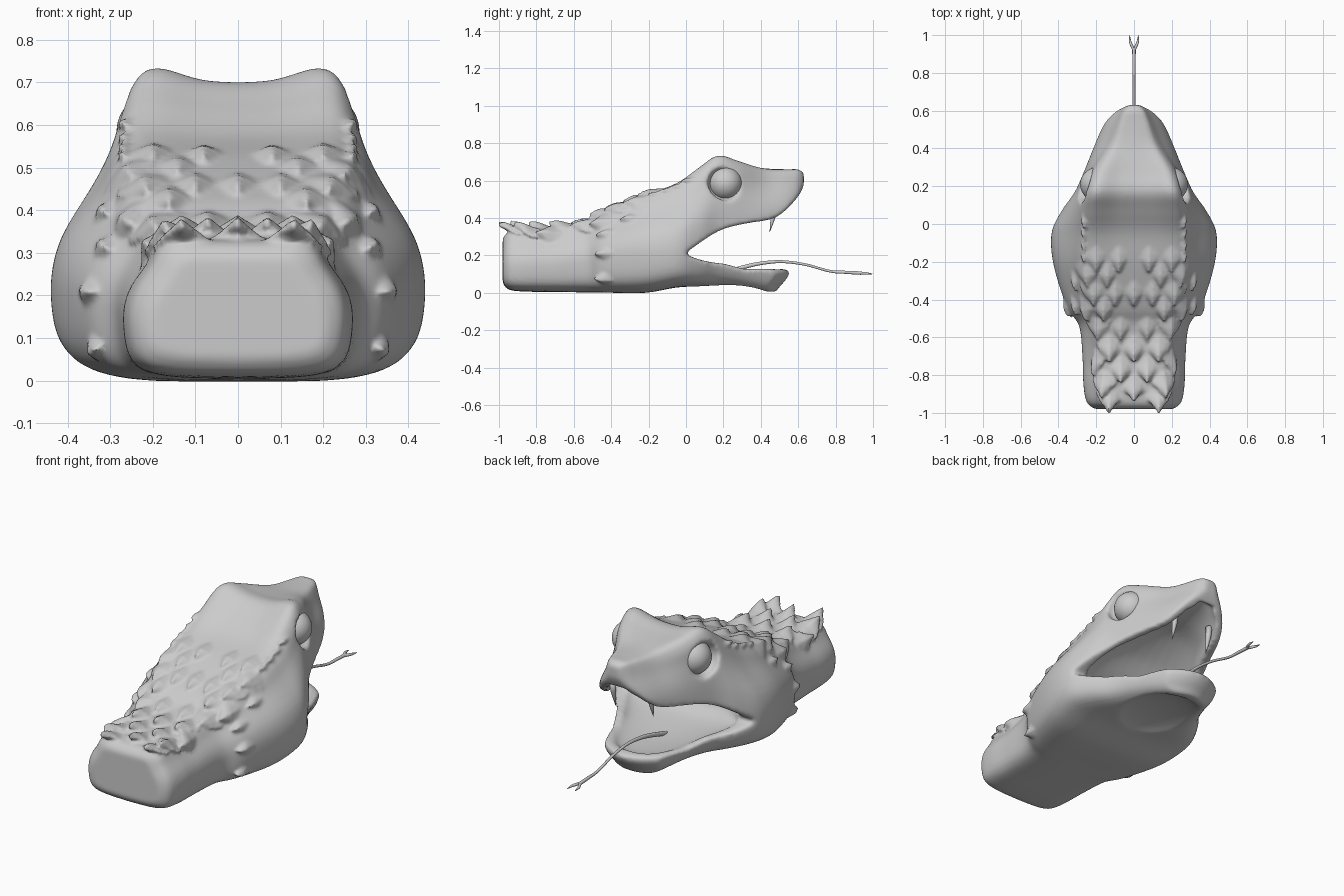
import bpy, bmesh, math
from mathutils import Vector, Matrix
from mathutils.bvhtree import BVHTree

if "Cube" in bpy.data.objects:
    bpy.data.objects.remove(bpy.data.objects["Cube"])


def catmull(p, n):
    out = []
    for i in range(len(p) - 1):
        a, b, c, d = p[max(i - 1, 0)], p[i], p[i + 1], p[min(i + 2, len(p) - 1)]
        for k in range(n):
            t = k / n
            out.append(0.5 * (2 * b + (c - a) * t + (2 * a - 5 * b + 4 * c - d) * t * t
                              + (3 * b - a - 3 * c + d) * t ** 3))
    return out + [p[-1]]


def add_object(name, bm):
    bmesh.ops.recalc_face_normals(bm, faces=bm.faces[:])
    for f in bm.faces:
        f.smooth = True
    me = bpy.data.meshes.new(name)
    bm.to_mesh(me)
    bm.free()
    ob = bpy.data.objects.new(name, me)
    bpy.context.collection.objects.link(ob)
    return ob


def bridge(bm, rings):
    # closed tube through rings of points
    rings = [[bm.verts.new(v) for v in r] for r in rings]
    faces = [bm.faces.new(rings[0]), bm.faces.new(rings[-1])]
    for a, b in zip(rings, rings[1:]):
        for i in range(len(a)):
            j = (i + 1) % len(a)
            faces.append(bm.faces.new((a[i], a[j], b[j], b[i])))
    bmesh.ops.recalc_face_normals(bm, faces=faces)


def ellipsoid(name, loc, radii):
    bm = bmesh.new()
    m = Matrix.Translation(loc) @ Matrix.Diagonal((*radii, 1))
    bmesh.ops.create_uvsphere(bm, u_segments=40, v_segments=24, radius=1, matrix=m)
    return add_object(name, bm)


def hollow(name, stations):
    # elliptical loft along y: (y, half width, centre z, half height)
    rows = catmull([Vector(s) for s in stations], 5)
    bm = bmesh.new()
    bridge(bm, [[Vector((w * math.cos(a * math.tau / 28), y, z + h * math.sin(a * math.tau / 28)))
                 for a in range(28)] for y, w, z, h in rows])
    return add_object(name, bm)


def remesh(ob, size, smooth):
    m = ob.modifiers.new("remesh", 'REMESH')
    m.mode = 'VOXEL'
    m.voxel_size = size
    m.use_smooth_shade = True
    m = ob.modifiers.new("soften", 'SMOOTH')
    m.factor = 0.5
    m.iterations = smooth


# Head and neck sections: y, half width, top half width, bottom, widest height, top, crown dip
KEYS = [
    (-0.98, .205, .14, .05, .12, .29, 0), (-0.945, .25, .18, .015, .13, .325, 0),
    (-0.85, .268, .19, .006, .135, .335, 0),
    (-0.72, .272, .19, .004, .14, .345, 0), (-0.54, .29, .215, .002, .16, .375, 0),
    (-0.44, .355, .245, .001, .18, .43, 0), (-0.22, .425, .285, .0, .20, .52, .0),
    (-0.05, .437, .282, .028, .20, .585, .01), (0.07, .385, .27, .033, .22, .67, .025),
    (0.17, .315, .252, .033, .26, .735, .036), (0.28, .265, .215, .028, .31, .705, .02),
    (0.42, .208, .13, .01, .37, .66, -.005), (0.54, .155, .085, .003, .40, .655, -.005),
    (0.60, .105, .06, .003, .42, .655, -.005), (0.63, .05, .03, .03, .44, .64, 0)]


def section(y, w, wt, zb, zm, zt, dip):
    h, d = zt - zm, w - wt
    half = [(0, zb), (.62 * w, zb + .006), (.92 * w, zb + .3 * (zm - zb)), (w, zm),
            (wt + .85 * d, zm + .36 * h), (wt + .28 * d, zm + .7 * h), (wt, zt - .11 * h), (.8 * wt, zt),
            (.35 * wt, zt - .82 * dip), (0, zt - dip)]
    return catmull([Vector((x, y, z)) for x, z in half], 4)


columns = [catmull(list(c), 5) for c in zip(*[section(*k) for k in KEYS])]
bm = bmesh.new()
bridge(bm, [list(h) + [Vector((-v.x, v.y, v.z)) for v in h[-2:0:-1]] for h in zip(*columns)])
head = add_object("head_and_neck", bm)

# Mouth opening: side profile swept across, bent back at the sides so the chin is round in plan
upper = catmull([Vector(p) for p in [(.63, .575), (.6, .515), (.52, .43), (.45, .392), (.32, .37),
                                     (.2, .34), (.1, .285), (-.01, .207)]], 4)
lower = catmull([Vector(p) for p in [(-.01, .207), (.1, .17), (.25, .15), (.4, .128), (.5, .128),
                                     (.552, .115), (.535, .07), (.485, .008), (.46, -.1)]], 4)[1:]
slices = []
for i in range(-12, 13):
    x = i * .05 if abs(i) > 8 else i * .025
    bend = 2.8 * min(abs(x), .2) ** 2
    low = [Vector((x, p.x - bend * min(max((p.x - .2) / .25, 0), 1), p.y)) for p in lower]
    slices.append([Vector((x, p.x, p.y)) for p in upper] + low
                  + [Vector((x, .9, -.1)), Vector((x, .9, .575))])
bm = bmesh.new()
bridge(bm, slices)
cutters = [add_object("mouth_cutter", bm)]

# Palate, mouth floor, chin hollow and eye sockets
cutters += [hollow("palate_cutter", [(-.07, .2, .215, .02), (0, .33, .235, .07), (.1, .31, .29, .12),
                                     (.25, .225, .365, .125), (.4, .165, .39, .12), (.52, .115, .44, .09),
                                     (.585, .05, .52, .03)]),
            hollow("floor_cutter", [(-.06, .2, .2, .02), (.02, .33, .19, .055), (.2, .245, .16, .06),
                                    (.35, .185, .14, .05), (.45, .12, .13, .035), (.49, .05, .13, .015)]),
            ellipsoid("chin_cutter", (0, .19, .0), (.23, .25, .062))]
cutters += [ellipsoid("socket_cutter", (s * .262, .21, .585), (.06, .095, .092)) for s in (-1, 1)]
for c in cutters:
    c.hide_render = True
    m = head.modifiers.new(c.name, 'BOOLEAN')
    m.operation = 'DIFFERENCE'
    m.object = c
remesh(head, .011, 6)
dg = bpy.context.evaluated_depsgraph_get()
baked = bpy.data.meshes.new_from_object(head.evaluated_get(dg))
head.modifiers.clear()
for c in cutters:
    bpy.data.objects.remove(c)
bvh = BVHTree.FromPolygons([v.co for v in baked.vertices], [p.vertices[:] for p in baked.polygons])

# Eyes
for s in (-1, 1):
    ellipsoid("eye", (s * .195, .21, .585), (.09, .09, .09))

# Pointed scales growing out of the skin, tips lifted and facing back
skin = bmesh.new()
skin.from_mesh(baked)
PROFILE = [(-1, .3, -.03, 0), (-.5, .8, .0, 0), (0, 1, .014, .1), (.35, .8, .022, .4),
           (.65, .42, .02, .75), (1, .06, .014, 1)]


def add_scale(origin, ray, width, length, lift):
    for s in ((-1, 1) if origin[0] else (1,)):
        hit, n, _, _ = bvh.ray_cast(Vector((s * origin[0], origin[1], origin[2])),
                                    Vector((s * ray[0], ray[1], ray[2])))
        if hit is None:
            continue
        d = Vector((0, -1, 0))
        d = (d - n * d.dot(n)).normalized()
        side = n.cross(d)
        rings = []
        for t, w, h, k in PROFILE:
            c = hit + d * (t * length)
            top, edge = h + lift * k, -.02 * (1 - k) + lift * k * .75
            rings.append([c + side * (w * width * u) + n * z
                          for u, z in [(-1, edge), (-.5, .4 * edge + .6 * top), (0, top),
                                       (.5, .4 * edge + .6 * top), (1, edge), (0, edge - .03 * (1.2 - k))]])
        bridge(skin, rings)


ROWS = [(-.16, (.08, .2), .005), (-.24, (.14, .26), .006), (-.34, (0, .1, .22), .008),
        (-.42, (.16, .27), .012), (-.52, (.07, .2), .02), (-.63, (0, .13,), .03),
        (-.7, (.2,), .03), (-.74, (.07,), .04), (-.82, (.16,), .042), (-.84, (0,), .045), (-.9, (.13,), .045)]
for y, xs, lift in ROWS:
    for x in xs:
        add_scale((x, y, 2), (0, 0, -1), .075, .1, lift)
# Brow-edge bumps and the spiked rim behind the cheeks
for y in (.03, -.03, -.09, -.15):
    add_scale((.268, y, 2), (0, 0, -1), .03, .06, .004)
for z, y in [(.07, -.42), (.21, -.42), (.32, -.41), (.4, -.28)]:
    add_scale((1, y, z), (-1, 0, 0), .05, .075, .008)
skin.to_mesh(head.data)
skin.free()
remesh(head, .009, 2)

# Fangs
for s in (-1, 1):
    bm = bmesh.new()
    path = [(.475, .47, .018), (.468, .41, .014), (.458, .37, .009), (.448, .325, .001)]
    bridge(bm, [[Vector((s * .115 + r * math.cos(a * math.tau / 10), y + r * math.sin(a * math.tau / 10), z))
                 for a in range(10)] for y, z, r in path])
    add_object("fang", bm)

# Forked tongue
cu = bpy.data.curves.new("tongue", 'CURVE')
cu.dimensions = '3D'
cu.bevel_depth = .008
cu.bevel_resolution = 3
cu.use_fill_caps = True
stem = [(0, .15, .09, 1.5), (0, .32, .14, 1.4), (0, .42, .16, 1.2), (0, .52, .166, 1.0), (0, .64, .15, .9),
        (0, .77, .115, .9), (0, .86, .109, 1.1), (0, .935, .105, 1.2)]
forks = [[(0, .92, .106, 1), (s * .017, .955, .104, .9), (s * .022, .978, .102, .6), (s * .023, 1.0, .1, .1)]
         for s in (-1, 1)]
for pts in [stem] + forks:
    sp = cu.splines.new('POLY')
    fine = catmull([Vector(p) for p in pts], 5)
    sp.points.add(len(fine) - 1)
    for p, v in zip(sp.points, fine):
        p.co = (v[0], v[1], v[2], 1)
        p.radius = v[3]
    sp.use_smooth = True
tongue = bpy.data.objects.new("tongue", cu)
bpy.context.collection.objects.link(tongue)
